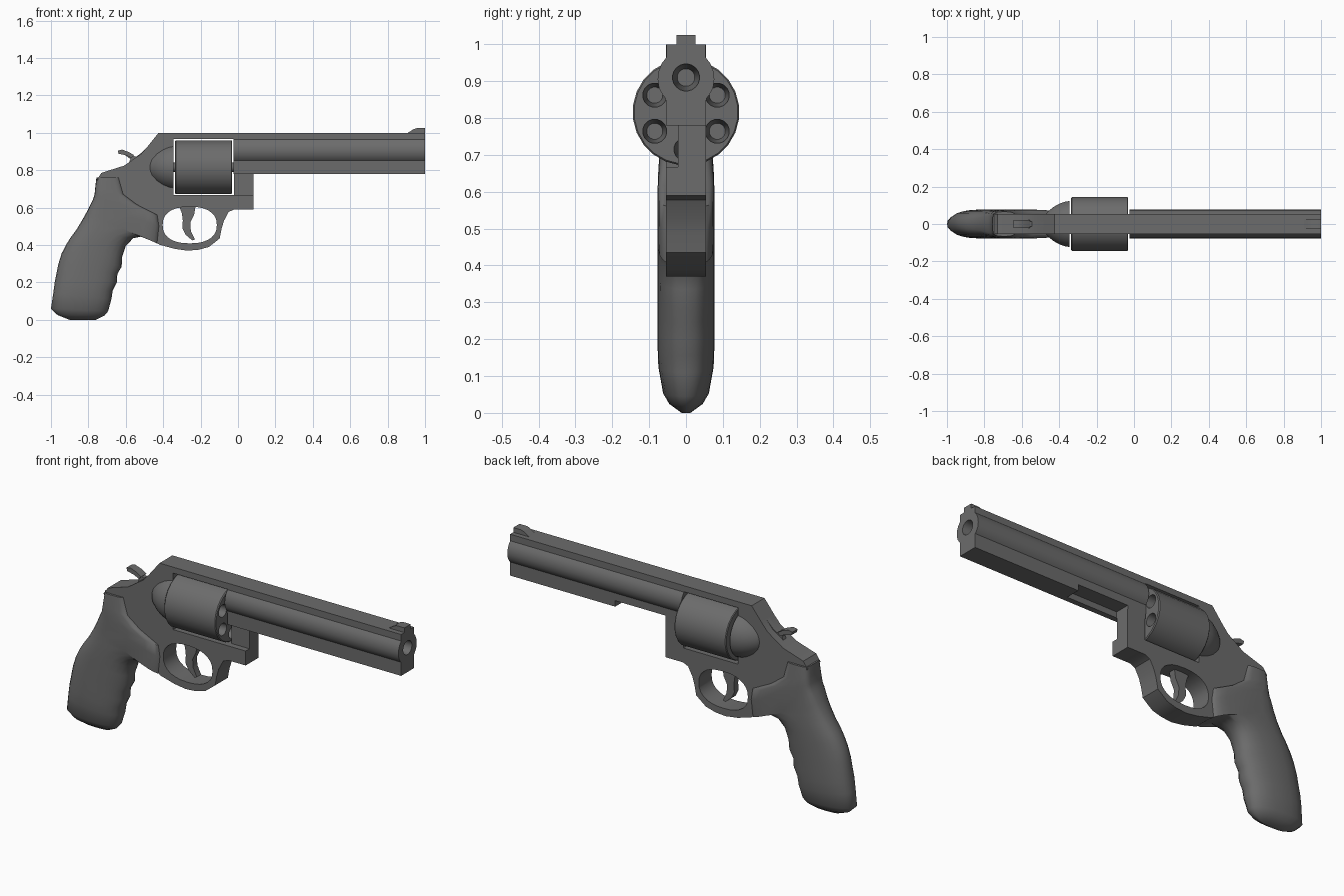
import bpy, bmesh, math

steel = bpy.data.materials.new("dark_grey_steel")
steel.diffuse_color = (0.15, 0.15, 0.15, 1)


def loft(name, rings, angle=35):
    """Skin a list of equal-length point rings and cap both ends."""
    bm = bmesh.new()
    vr = [[bm.verts.new(p) for p in r] for r in rings]
    n = len(vr[0])
    for a, b in zip(vr, vr[1:]):
        for i in range(n):
            bm.faces.new((a[i], a[(i + 1) % n], b[(i + 1) % n], b[i]))
    bm.faces.new(vr[0])
    bm.faces.new(vr[-1])
    bmesh.ops.recalc_face_normals(bm, faces=bm.faces[:])
    me = bpy.data.meshes.new(name)
    bm.to_mesh(me)
    bm.free()
    me.materials.append(steel)
    ob = bpy.data.objects.new(name, me)
    bpy.context.collection.objects.link(ob)
    smooth(ob, angle)
    return ob


def smooth(ob, angle=35):
    bpy.ops.object.select_all(action='DESELECT')
    ob.select_set(True)
    bpy.context.view_layer.objects.active = ob
    bpy.ops.object.shade_smooth_by_angle(angle=math.radians(angle))


def slab(name, pts, y0, y1):
    """Side profile (x, z) extruded from y0 to y1."""
    return loft(name, [[(x, y, z) for x, z in pts] for y in (y0, y1)])


def box(name, x0, x1, y0, y1, z0, z1):
    return slab(name, [(x0, z0), (x1, z0), (x1, z1), (x0, z1)], y0, y1)


def turned(name, prof, y, z, n=24):
    """Round part along x from (x, radius) pairs."""
    ang = [2 * math.pi * (i + 0.5) / n for i in range(n)]
    return loft(name, [[(x, y + r * math.cos(a), z + r * math.sin(a)) for a in ang]
                       for x, r in prof])


def cut(ob, cutter):
    cutter.hide_render = True
    m = ob.modifiers.new("cut", 'BOOLEAN')
    m.operation, m.solver, m.object = 'DIFFERENCE', 'EXACT', cutter
    bpy.ops.object.select_all(action='DESELECT')
    ob.select_set(True)
    bpy.context.view_layer.objects.active = ob
    bpy.ops.object.modifier_apply(modifier=m.name)
    bpy.data.objects.remove(cutter)
    smooth(ob)


W = 0.054      # frame half width
CZ = 0.816     # cylinder axis height

# Frame with open cylinder window and trigger guard
frame = slab("frame", [
    (-0.425, 1.0), (-0.025, 1.0), (-0.025, 0.968), (-0.345, 0.968), (-0.345, 0.667),
    (0.083, 0.667), (0.083, 0.59), (-0.02, 0.59), (-0.05, 0.577), (-0.075, 0.53),
    (-0.088, 0.487), (-0.098, 0.435), (-0.155, 0.39), (-0.21, 0.375), (-0.27, 0.37),
    (-0.34, 0.38), (-0.42, 0.402), (-0.47, 0.44), (-0.54, 0.46), (-0.60, 0.55),
    (-0.70, 0.64), (-0.755, 0.75), (-0.73, 0.786), (-0.61, 0.824), (-0.52, 0.885),
    (-0.485, 0.925)], -W, W)
hole = []
for i in range(28):
    c, s = math.cos(2 * math.pi * i / 28), math.sin(2 * math.pi * i / 28)
    hole.append((-0.258 + 0.145 * math.copysign(abs(c) ** 0.85, c),
                 0.507 + 0.098 * math.copysign(abs(s) ** 0.85, s)))
cut(frame, slab("guard_cutter", hole, -0.2, 0.2))

# Crane post in front of the cylinder
box("crane_post", -0.022, 0.083, -0.022, W, 0.66, 0.79)
turned("cylinder_axle", [(-0.36, 0.025), (0.0, 0.025)], 0, CZ, 12)

# Barrel: mirrored cross-section run along x, with muzzle bore and rod slot
half = [(0.053, 1.0), (0.053, 0.965), (0.066, 0.948), (0.074, 0.928), (0.077, 0.905),
        (0.073, 0.88), (0.062, 0.861), (0.055, 0.853), (0.054, 0.78)]
section = half + [(-y, z) for y, z in reversed(half)]
barrel = loft("barrel", [[(x, y, z) for y, z in section] for x in (-0.025, 1.0)])
cut(barrel, turned("bore_cutter", [(0.85, 0.024), (1.001, 0.037)], 0, 0.91, 20))
cut(barrel, box("slot_cutter", 0.083, 0.38, -0.025, 0.1, 0.7, 0.812))

# Front sight
slab("front_sight", [(0.90, 0.995), (0.94, 1.02), (0.955, 1.025), (1.0, 1.025),
                     (1.0, 0.995)], -0.026, 0.026)

# Cylinder with six tapered chambers
drum = turned("cylinder", [(-0.336, 0.141), (-0.332, 0.145), (-0.036, 0.145),
                           (-0.031, 0.141)], 0, CZ, 24)
for k in range(6):
    a = math.pi / 2 + k * math.pi / 3
    cut(drum, turned("chamber_cutter", [(-0.14, 0.022), (-0.03, 0.033)],
                     0.098 * math.cos(a), CZ - 0.003 + 0.098 * math.sin(a), 16))

# Domed recoil shield behind the cylinder
turned("recoil_shield", [(-0.345, 0.124), (-0.37, 0.12), (-0.40, 0.109), (-0.43, 0.092),
                         (-0.46, 0.068), (-0.478, 0.045), (-0.48, 0.01)], 0, CZ)

# Trigger
slab("trigger", [(-0.32, 0.62), (-0.225, 0.62), (-0.235, 0.56), (-0.255, 0.52),
                 (-0.252, 0.475), (-0.23, 0.43), (-0.245, 0.425), (-0.28, 0.455),
                 (-0.298, 0.49), (-0.295, 0.53), (-0.30, 0.57)], -0.018, 0.018)

# Hammer body and wider thumb spur
slab("hammer", [(-0.60, 0.80), (-0.47, 0.85), (-0.485, 0.925), (-0.52, 0.89),
                (-0.545, 0.872), (-0.57, 0.88), (-0.60, 0.895), (-0.61, 0.885),
                (-0.575, 0.86)], -0.013, 0.013)
slab("hammer_spur", [(-0.643, 0.905), (-0.62, 0.91), (-0.585, 0.898), (-0.555, 0.88),
                     (-0.57, 0.865), (-0.60, 0.88), (-0.638, 0.888)], -0.022, 0.022)

# Grip: rows of (back x, z, front x, z, half width, squareness)
rows = [(-0.90, 0.00, -0.76, 0.00, 0.012, 2), (-0.965, 0.026, -0.715, 0.022, 0.045, 2.2),
        (-1.0, 0.06, -0.695, 0.045, 0.062, 2.3), (-0.988, 0.14, -0.677, 0.11, 0.075, 2.4),
        (-0.98, 0.20, -0.67, 0.155, 0.077, 2.4), (-0.97, 0.25, -0.648, 0.20, 0.077, 2.4),
        (-0.96, 0.30, -0.645, 0.245, 0.077, 2.4), (-0.943, 0.355, -0.622, 0.285, 0.077, 2.4),
        (-0.92, 0.40, -0.62, 0.335, 0.077, 2.5), (-0.895, 0.44, -0.60, 0.395, 0.077, 2.6),
        (-0.865, 0.48, -0.56, 0.437, 0.077, 2.8), (-0.835, 0.53, -0.49, 0.45, 0.077, 3.2),
        (-0.81, 0.575, -0.42, 0.403, 0.077, 4), (-0.785, 0.625, -0.415, 0.50, 0.077, 5),
        (-0.775, 0.645, -0.425, 0.56, 0.077, 5), (-0.767, 0.67, -0.535, 0.615, 0.076, 5),
        (-0.763, 0.71, -0.607, 0.67, 0.073, 4), (-0.757, 0.76, -0.63, 0.76, 0.066, 4)]
rings = []
for bx, bz, fx, fz, w, e in rows:
    ring = []
    for i in range(24):
        c, s = math.cos(math.pi * i / 12), math.sin(math.pi * i / 12)
        t = 0.5 + 0.5 * math.copysign(abs(c) ** (2 / e), c)
        ring.append((bx + (fx - bx) * t, w * math.copysign(abs(s) ** (2 / e), s),
                     bz + (fz - bz) * t))
    rings.append(ring)
loft("grip", rings, 50)
